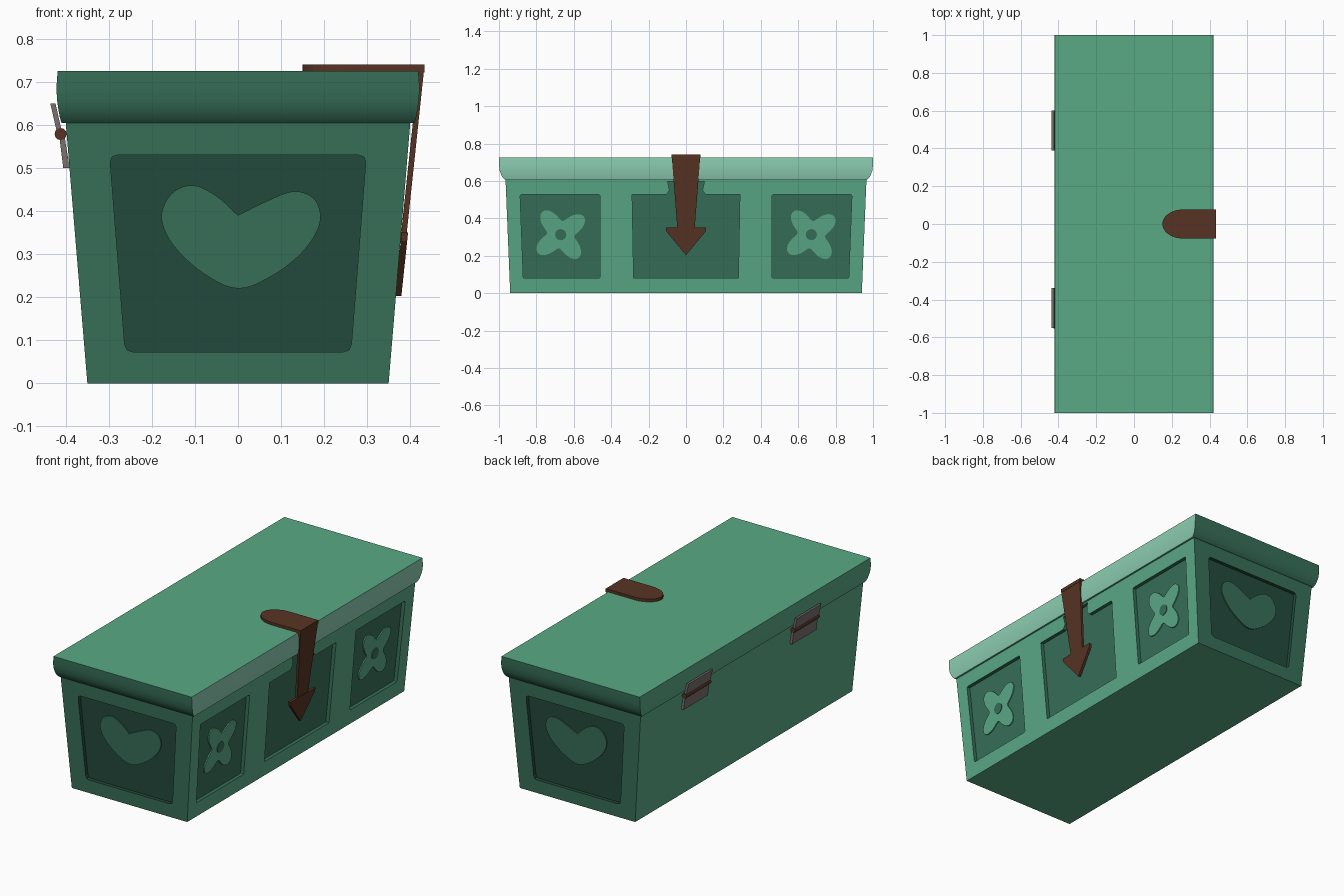
import bpy, bmesh, math
from mathutils import Vector

if "Cube" in bpy.data.objects:
    bpy.data.objects.remove(bpy.data.objects["Cube"])

# Colours (linear)
COLORS = {
    "main_green": (0.102, 0.402, 0.238), "dark_green": (0.039, 0.162, 0.100),
    "deepest_green": (0.017, 0.070, 0.047), "pale_green": (0.262, 0.610, 0.440),
    "brown": (0.095, 0.034, 0.017), "hinge_grey": (0.19, 0.165, 0.16),
}
MATS = []
for n, c in COLORS.items():
    m = bpy.data.materials.new(n)
    m.diffuse_color = (*c, 1)
    m.use_nodes = True
    m.node_tree.nodes["Principled BSDF"].inputs["Base Color"].default_value = m.diffuse_color
    MATS.append(m)
MAIN, DARK, DEEP, PALE, BROWN, GREY = range(6)


def finish(name, bm, rule):
    """Turn a bmesh into an object; rule gives a colour index per face."""
    bmesh.ops.recalc_face_normals(bm, faces=bm.faces)
    bm.normal_update()
    for f in bm.faces:
        f.material_index = rule(f) if callable(rule) else rule
    me = bpy.data.meshes.new(name)
    bm.to_mesh(me)
    bm.free()
    for m in MATS:
        me.materials.append(m)
    ob = bpy.data.objects.new(name, me)
    bpy.context.collection.objects.link(ob)
    return ob


def loft(name, rings, rule):
    """Skin closed loops of equal length and cap both ends."""
    bm = bmesh.new()
    vs = [[bm.verts.new(p) for p in r] for r in rings]
    n = len(vs[0])
    for a, b in zip(vs, vs[1:]):
        for i in range(n):
            j = (i + 1) % n
            bm.faces.new((a[i], a[j], b[j], b[i]))
    bm.faces.new(vs[0])
    bm.faces.new(vs[-1])
    return finish(name, bm, rule)


def prism(name, outline, place, d0, d1, rule):
    return loft(name, [[place(u, z, d) for u, z in outline] for d in (d0, d1)], rule)


def rect(z, hx, hy):
    return [(hx, hy, z), (-hx, hy, z), (-hx, -hy, z), (hx, -hy, z)]


def rounded(pts, r=0.018):
    out = []
    for i, p in enumerate(pts):
        p = Vector(p)
        a = p + (Vector(pts[i - 1]) - p).normalized() * r
        b = p + (Vector(pts[(i + 1) % len(pts)]) - p).normalized() * r
        out += [tuple(a), tuple(a * .25 + p * .5 + b * .25), tuple(b)]
    return out


def smooth_path(pts, steps=5):
    """Catmull-Rom curve from first to last point."""
    P = [Vector(p) for p in pts]
    P = [P[0]] + P + [P[-1]]
    out = []
    for a, b, c, d in zip(P, P[1:], P[2:], P[3:]):
        for k in range(steps):
            t = k / steps
            out.append(tuple(.5 * (2 * b + (c - a) * t + (2 * a - 5 * b + 4 * c - d) * t * t
                                   + (3 * b - a - 3 * c + d) * t ** 3)))
    return out


def side(u, z, d):           # long latch side, d outwards
    return (0.35 + 0.083 * z + d, u, z)


def end(s):                  # short ends
    return lambda u, z, d: (u, s * (0.94 + 0.041 * z + d), z)


def smooth(ob, angle=35):
    bpy.ops.object.select_all(action='DESELECT')
    ob.select_set(True)
    bpy.context.view_layer.objects.active = ob
    bpy.ops.object.shade_smooth_by_angle(angle=math.radians(angle))


# Tapered body: ends are darker than the long sides
ends_dark = lambda f: DARK if abs(f.normal.y) > 0.6 else MAIN
body = loft("chest_body", [rect(0, 0.35, 0.94), rect(0.61, 0.4006, 0.965)], ends_dark)

# Recessed panels
DEPTH = 0.02
cutters = []
end_panel = rounded([(-0.262, 0.073), (0.262, 0.073), (0.298, 0.53), (-0.298, 0.53)])
for s in (-1, 1):
    cutters.append(prism("end_cutter", end_panel, end(s), -DEPTH, 0.03, DEEP))
    flower_panel = rounded([(s * 0.46, 0.08), (s * 0.87, 0.08), (s * 0.887, 0.527), (s * 0.46, 0.527)], 0.008)
    cutters.append(prism("flower_cutter", flower_panel, side, -DEPTH, 0.03, DARK))
half = [(0.28, 0.08), (0.288, 0.527), (0.105, 0.527), (0.088, 0.55), (0.098, 0.597)]
cutters.append(prism("latch_cutter", half + [(-u, z) for u, z in reversed(half)],
                     side, -DEPTH, 0.03, DARK))
bpy.context.view_layer.objects.active = body
for c in cutters:
    mod = body.modifiers.new("recess", 'BOOLEAN')
    mod.operation = 'DIFFERENCE'
    mod.solver = 'EXACT'
    mod.object = c
    bpy.ops.object.modifier_apply(modifier=mod.name)
    bpy.data.objects.remove(c)

# Heart plates on both ends
heart = smooth_path([(0, 0.39), (0.06, 0.42), (0.13, 0.446), (0.18, 0.425), (0.19, 0.37),
                     (0.15, 0.305), (0.08, 0.25), (0, 0.22), (-0.08, 0.255), (-0.15, 0.32),
                     (-0.178, 0.385), (-0.155, 0.44), (-0.105, 0.46), (-0.05, 0.435), (0, 0.39)])
for s in (-1, 1):
    prism("heart_plate", heart, end(s), -DEPTH - 0.002, -DEPTH + 0.006, DARK)

# Four-petal flowers on the latch side
for cy in (-0.67, 0.67):
    petals, disc = [], []
    for i in range(64):
        a = math.tau * i / 64
        r = 0.115 + 0.042 * math.cos(4 * (a - math.radians(38)))
        petals.append((cy + r * math.cos(a), 0.313 + r * math.sin(a)))
        if i % 4 == 0:
            disc.append((cy + 0.03 * math.cos(a), 0.313 + 0.03 * math.sin(a)))
    prism("flower_plate", petals, side, -DEPTH - 0.002, -DEPTH + 0.006, MAIN)
    prism("flower_centre", disc, side, -DEPTH + 0.001, -DEPTH + 0.009, DARK)


# Lid with rounded rim, pale on the latch side
def lid_colour(f):
    return PALE if f.normal.x > 0.6 else ends_dark(f)


lid = loft("lid", [rect(*r) for r in (
    (0.605, 0.410, 0.967), (0.618, 0.414, 0.980), (0.635, 0.417, 0.989),
    (0.655, 0.420, 0.996), (0.685, 0.422, 1.0), (0.726, 0.419, 1.0))], lid_colour)
smooth(lid)

# Latch: rounded top plate, tapering strap and arrow head
top_plate = [(0.433, -0.077), (0.433, 0.077)] + [
    (0.26 - 0.11 * math.sin(math.pi * i / 14), 0.077 * math.cos(math.pi * i / 14)) for i in range(15)]
prism("latch_top_plate", top_plate, lambda u, v, d: (u, v, d), 0.722, 0.741, BROWN)
strap_place = lambda u, z, d: (0.355 + 0.106 * z + d, u, z)
prism("latch_strap", [(-0.045, 0.33), (0.045, 0.33), (0.077, 0.74), (-0.077, 0.74)],
      strap_place, -0.013, 0, BROWN)
prism("latch_arrow_head", [(0, 0.203), (0.105, 0.33), (0.108, 0.35), (-0.108, 0.35), (-0.105, 0.33)],
      strap_place, -0.012, 0.003, BROWN)

# Hinges on the back
for cy in (-0.445, 0.495):
    def along(u, z, d):
        return (u, cy + d, z)
    prism("hinge_upper_leaf", [(-0.424, 0.65), (-0.436, 0.65), (-0.420, 0.58), (-0.408, 0.58)],
          along, -0.105, 0.105, GREY)
    prism("hinge_lower_leaf", [(-0.404, 0.58), (-0.416, 0.58), (-0.406, 0.50), (-0.391, 0.50)],
          along, -0.105, 0.105, GREY)
    pin = [(-0.412 + 0.014 * math.cos(math.tau * i / 12), 0.579 + 0.014 * math.sin(math.tau * i / 12))
           for i in range(12)]
    smooth(prism("hinge_pin", pin, along, -0.107, 0.107, BROWN))
